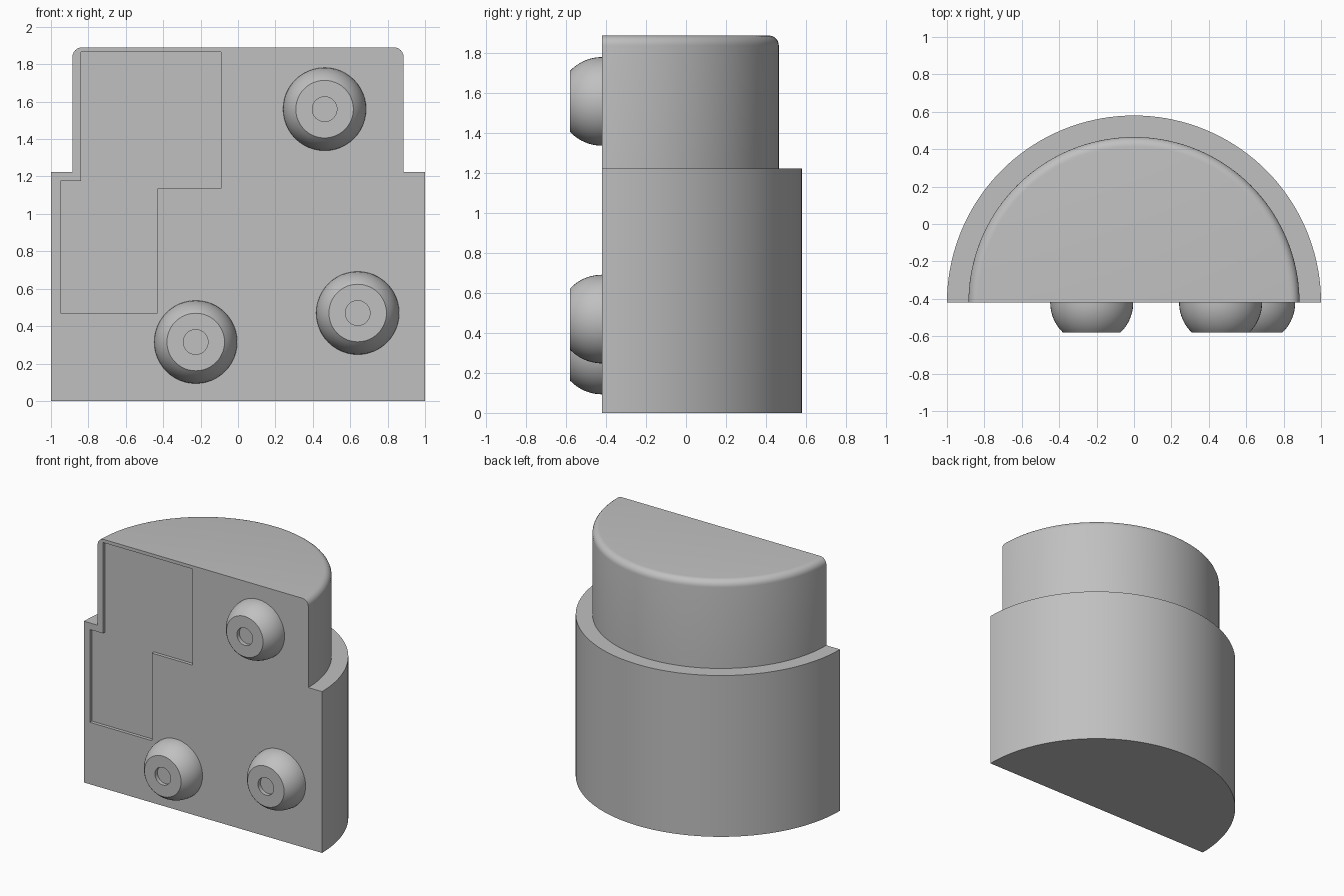
import bpy, bmesh, math
from mathutils import Vector

cube = bpy.data.objects.get("Cube")
if cube:
    bpy.data.objects.remove(cube, do_unlink=True)

FRONT = -0.42      # plane of the flat front face
RECESS = 0.025     # depth of the sunken panel

grey = bpy.data.materials.new("plain grey")
grey.use_nodes = True
colour = (0.53, 0.53, 0.53, 1)
grey.diffuse_color = colour
grey.node_tree.nodes["Principled BSDF"].inputs["Base Color"].default_value = colour


def finish(bm, name):
    bmesh.ops.recalc_face_normals(bm, faces=bm.faces)
    mesh = bpy.data.meshes.new(name)
    bm.to_mesh(mesh)
    bm.free()
    mesh.materials.append(grey)
    obj = bpy.data.objects.new(name, mesh)
    bpy.context.collection.objects.link(obj)
    return obj


def smooth(obj):
    bpy.ops.object.select_all(action="DESELECT")
    obj.select_set(True)
    bpy.context.view_layer.objects.active = obj
    bpy.ops.object.shade_smooth_by_angle(angle=math.radians(30))


def revolve(points, axis, angle, steps):
    """Spin a profile about an axis through the origin."""
    bm = bmesh.new()
    verts = [bm.verts.new(p) for p in points]
    edges = [bm.edges.new(pair) for pair in zip(verts, verts[1:])]
    bmesh.ops.spin(bm, geom=verts + edges, cent=(0, 0, 0), axis=axis,
                   angle=angle, steps=steps)
    bmesh.ops.remove_doubles(bm, verts=bm.verts, dist=0.0001)
    return bm


def arc(cx, cy, r, start, end, n):
    for i in range(n + 1):
        a = math.radians(start + (end - start) * i / n)
        yield cx + r * math.cos(a), cy + r * math.sin(a)


# Stepped half-round body with a rounded top rim
top, step, r_low, r_up, fillet = 1.89, 1.225, 1.0, 0.885, 0.05
profile = [(0, 0), (r_low, 0), (r_low, step), (r_up, step)]
profile += list(arc(r_up - fillet, top - fillet, fillet, 0, 90, 6)) + [(0, top)]
bm = revolve([(r, 0, z) for r, z in profile], (0, 0, 1), math.pi, 72)
bmesh.ops.holes_fill(bm, edges=[e for e in bm.edges if e.is_boundary], sides=0)
bmesh.ops.dissolve_limit(bm, angle_limit=math.radians(0.2),
                         verts=bm.verts, edges=bm.edges)
bmesh.ops.translate(bm, verts=bm.verts, vec=(0, FRONT, 0))
body = finish(bm, "body")

# Sunken stepped panel on the front
outline = [(-0.84, 1.865), (-0.09, 1.865), (-0.09, 1.135), (-0.43, 1.135),
           (-0.43, 0.47), (-0.95, 0.47), (-0.95, 1.175), (-0.84, 1.175)]
bm = bmesh.new()
face = bm.faces.new([bm.verts.new((x, FRONT - 0.1, z)) for x, z in outline])
side = bmesh.ops.extrude_face_region(bm, geom=[face])["geom"]
bmesh.ops.translate(bm, vec=(0, 0.1 + RECESS, 0),
                    verts=[v for v in side if isinstance(v, bmesh.types.BMVert)])
cutter = finish(bm, "panel_cutter")
cutter.hide_render = True
cut = body.modifiers.new("panel recess", "BOOLEAN")
cut.operation, cut.solver, cut.object = "DIFFERENCE", "EXACT", cutter
bpy.context.view_layer.objects.active = body
bpy.ops.object.modifier_apply(modifier=cut.name)
bpy.data.objects.remove(cutter, do_unlink=True)
smooth(body)

# Domed knobs with a flat end and a shallow round hole
radius, reach, hole, depth = 0.222, 0.16, 0.066, 0.03
end = math.degrees(math.asin(reach / radius))
dome = [(0, 0)] + list(arc(0, 0, radius, 0, end, 10))
dome += [(hole, reach), (hole, reach - depth), (0, reach - depth)]
knobs = {"upper_knob": (0.463, 1.56), "lower_left_knob": (0.64, 0.47),
         "lower_right_knob": (-0.226, 0.315)}
for name, (x, z) in knobs.items():
    bm = revolve([(r, -h, 0) for r, h in dome], (0, 1, 0), math.tau, 48)
    bmesh.ops.translate(bm, verts=bm.verts, vec=Vector((x, FRONT, z)))
    smooth(finish(bm, name))
